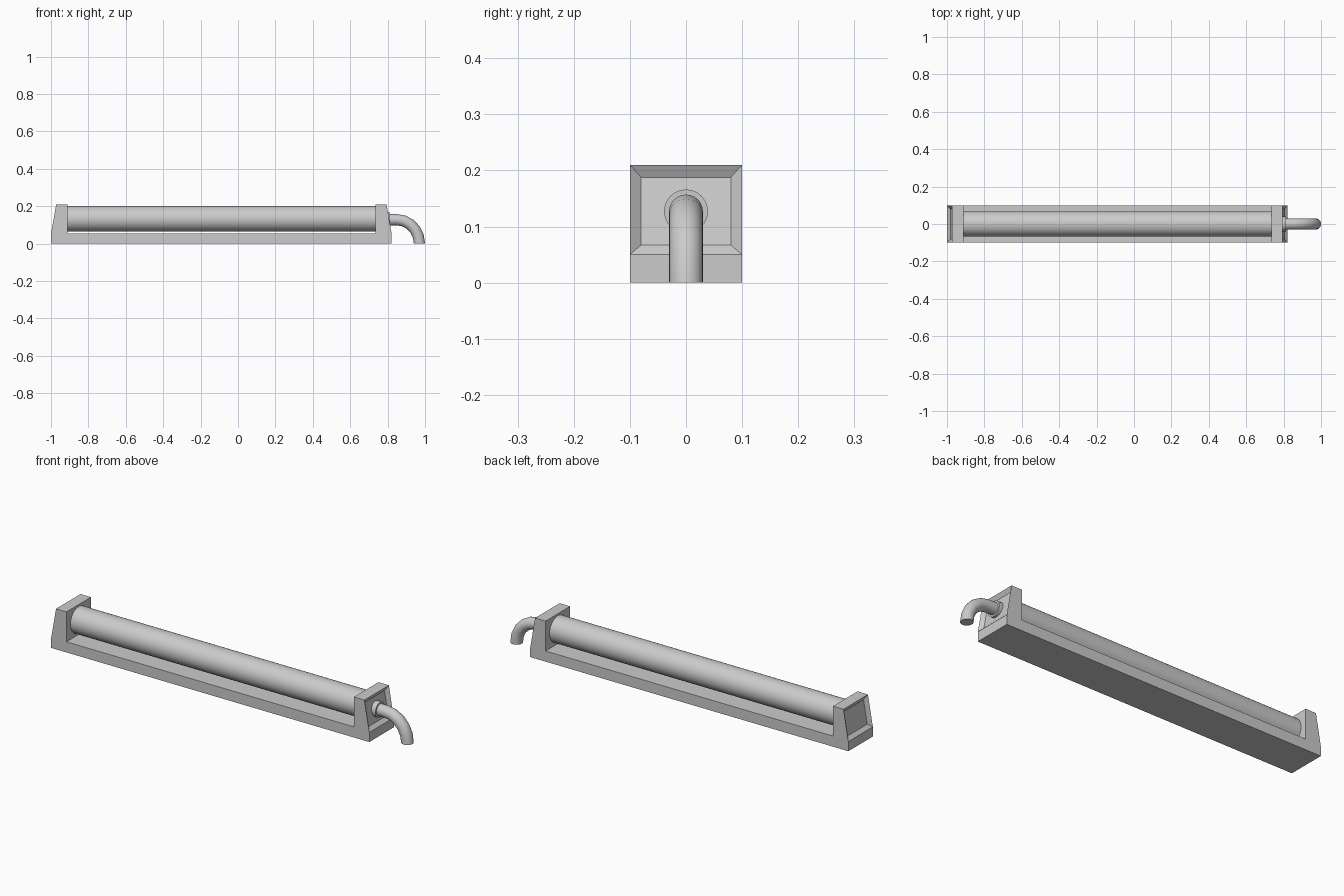
import bpy, bmesh, math
from mathutils import Vector

if "Cube" in bpy.data.objects:
    bpy.data.objects.remove(bpy.data.objects["Cube"])

MID = -0.089          # centre of the frame along x
HALF = 0.911          # half length of the frame


def make_object(name, bm, smooth=False):
    bmesh.ops.recalc_face_normals(bm, faces=bm.faces)
    mesh = bpy.data.meshes.new(name)
    bm.to_mesh(mesh)
    bm.free()
    ob = bpy.data.objects.new(name, mesh)
    bpy.context.collection.objects.link(ob)
    if smooth:
        bpy.ops.object.select_all(action='DESELECT')
        ob.select_set(True)
        bpy.context.view_layer.objects.active = ob
        bpy.ops.object.shade_smooth_by_angle(angle=math.radians(40))
    return ob


def sweep(name, stations, sides):
    """Round solid through (x, z, radius, tilt) stations; tilt 0 faces +x, 90 deg faces -z."""
    bm = bmesh.new()
    rings = []
    for x, z, r, tilt in stations:
        up = Vector((math.sin(tilt), 0, math.cos(tilt)))
        ring = []
        for i in range(sides):
            a = 2 * math.pi * i / sides
            p = Vector((x, 0, z)) + up * r * math.cos(a)
            p.y = r * math.sin(a)
            ring.append(bm.verts.new(p))
        rings.append(ring)
    for a, b in zip(rings, rings[1:]):
        for i in range(sides):
            j = (i + 1) % sides
            bm.faces.new((a[i], a[j], b[j], b[i]))
    bm.faces.new(rings[0])
    bm.faces.new(rings[-1])
    return make_object(name, bm, True)


# Frame: base with two upright ends, recessed on their sloping outer faces
half = [(HALF, 0), (HALF, 0.05), (0.883, 0.21), (0.823, 0.21), (0.823, 0.055)]
profile = half + [(-x, z) for x, z in reversed(half)]
bm = bmesh.new()
face = bm.faces.new([bm.verts.new((MID + x, -0.1, z)) for x, z in profile])
ext = bmesh.ops.extrude_face_region(bm, geom=[face])
bmesh.ops.translate(bm, vec=(0, 0.2, 0),
                    verts=[v for v in ext['geom'] if isinstance(v, bmesh.types.BMVert)])
bmesh.ops.recalc_face_normals(bm, faces=bm.faces)
sloped = [f for f in bm.faces if 0.05 < abs(f.normal.z) < 0.5]
bmesh.ops.inset_individual(bm, faces=sloped, thickness=0.02, depth=-0.015,
                           use_even_offset=True)
make_object("frame", bm)

# Light tube between the uprights
sweep("tube", [(MID - 0.825, 0.132, 0.068, 0), (MID + 0.825, 0.132, 0.068, 0)], 32)

# Cable collar in the right recess
sweep("cable_collar", [(0.785, 0.127, 0.039, 0), (0.814, 0.127, 0.039, 0)], 32)

# Cable bending down to the floor
stations = [(0.80, 0.127, 0.03, 0)]
for k in range(6):
    t = math.pi / 2 * k / 5
    stations.append((0.85 + 0.12 * math.sin(t), 0.127 * math.cos(t), 0.03, t))
sweep("cable", stations, 24)
